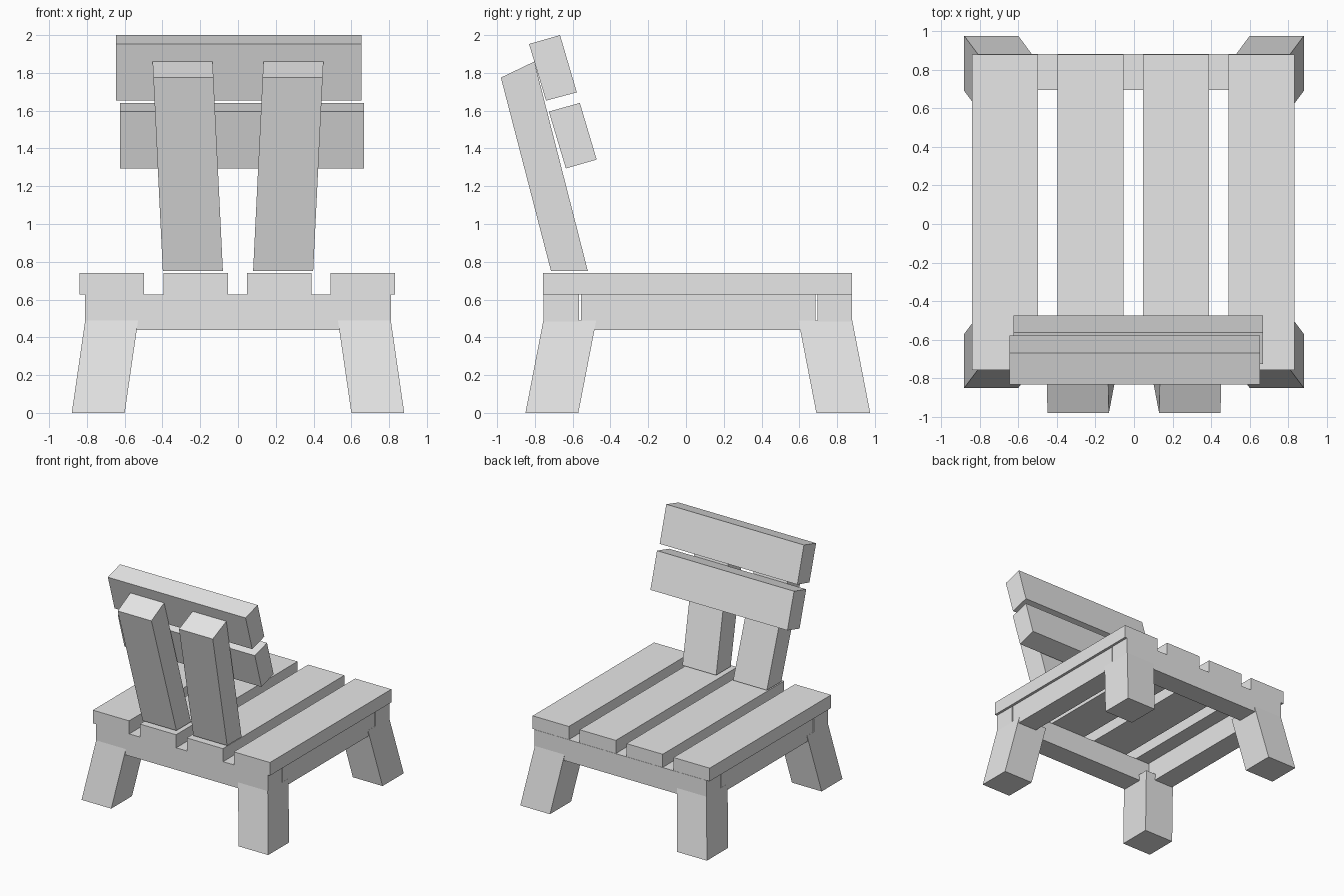
import bpy
import bmesh

cube = bpy.data.objects.get("Cube")
if cube:
    bpy.data.objects.remove(cube, do_unlink=True)

grey = bpy.data.materials.new("plain_grey")
grey.use_nodes = True
grey.diffuse_color = (0.8, 0.8, 0.8, 1)
grey.node_tree.nodes["Principled BSDF"].inputs["Base Color"].default_value = (0.8, 0.8, 0.8, 1)


def beam(name, x0, x1, profile, lean=0.0):
    """Extrude a (y, z) profile from x0 to x1, sliding x by lean per unit of height."""
    base = min(z for y, z in profile)
    bm = bmesh.new()
    ends = [[bm.verts.new((x + lean * (z - base), y, z)) for y, z in profile]
            for x in (x0, x1)]
    bm.faces.new(ends[0])
    bm.faces.new(ends[1])
    n = len(profile)
    for i in range(n):
        j = (i + 1) % n
        bm.faces.new((ends[0][i], ends[0][j], ends[1][j], ends[1][i]))
    bmesh.ops.recalc_face_normals(bm, faces=bm.faces)
    mesh = bpy.data.meshes.new(name)
    bm.to_mesh(mesh)
    bm.free()
    mesh.materials.append(grey)
    obj = bpy.data.objects.new(name, mesh)
    bpy.context.scene.collection.objects.link(obj)
    return obj


def rect(y0, y1, z0, z1):
    return [(y0, z0), (y1, z0), (y1, z1), (y0, z1)]


# Seat planks
for i, x in enumerate((-0.838, -0.395, 0.047, 0.49)):
    beam(f"seat_plank_{i + 1}", x, x + 0.341, rect(-0.757, 0.878, 0.628, 0.74))

# Frame rails under the seat
beam("back_rail", -0.81, 0.81, rect(-0.755, -0.567, 0.44, 0.628))
beam("front_rail", -0.81, 0.81, rect(0.695, 0.88, 0.44, 0.628))

# Splayed legs: profile of a foot and a top shifted towards the middle
back_leg = [(-0.85, 0), (-0.57, 0), (-0.475, 0.49), (-0.755, 0.49)]
front_leg = [(0.69, 0), (0.975, 0), (0.88, 0.49), (0.595, 0.49)]

# Backrest post, leaning backwards with a sloped top
post = [(-0.715, 0.752), (-0.52, 0.752), (-0.803, 1.86), (-0.98, 1.775)]

for side, s in (("left", 1), ("right", -1)):
    beam(f"{side}_rail", s * 0.627, s * 0.808, rect(-0.557, 0.686, 0.44, 0.628))
    beam(f"{side}_back_leg", s * 0.6, s * 0.88, back_leg, -0.145 * s)
    beam(f"{side}_front_leg", s * 0.6, s * 0.88, front_leg, -0.145 * s)
    beam(f"{side}_backrest_post", s * 0.08, s * 0.398, post, 0.049 * s)

# Backrest slats
beam("upper_backrest_slat", -0.645, 0.653,
     [(-0.741, 1.653), (-0.578, 1.697), (-0.667, 2.0), (-0.831, 1.953)])
beam("lower_backrest_slat", -0.625, 0.667,
     [(-0.636, 1.294), (-0.473, 1.341), (-0.562, 1.641), (-0.726, 1.595)])
